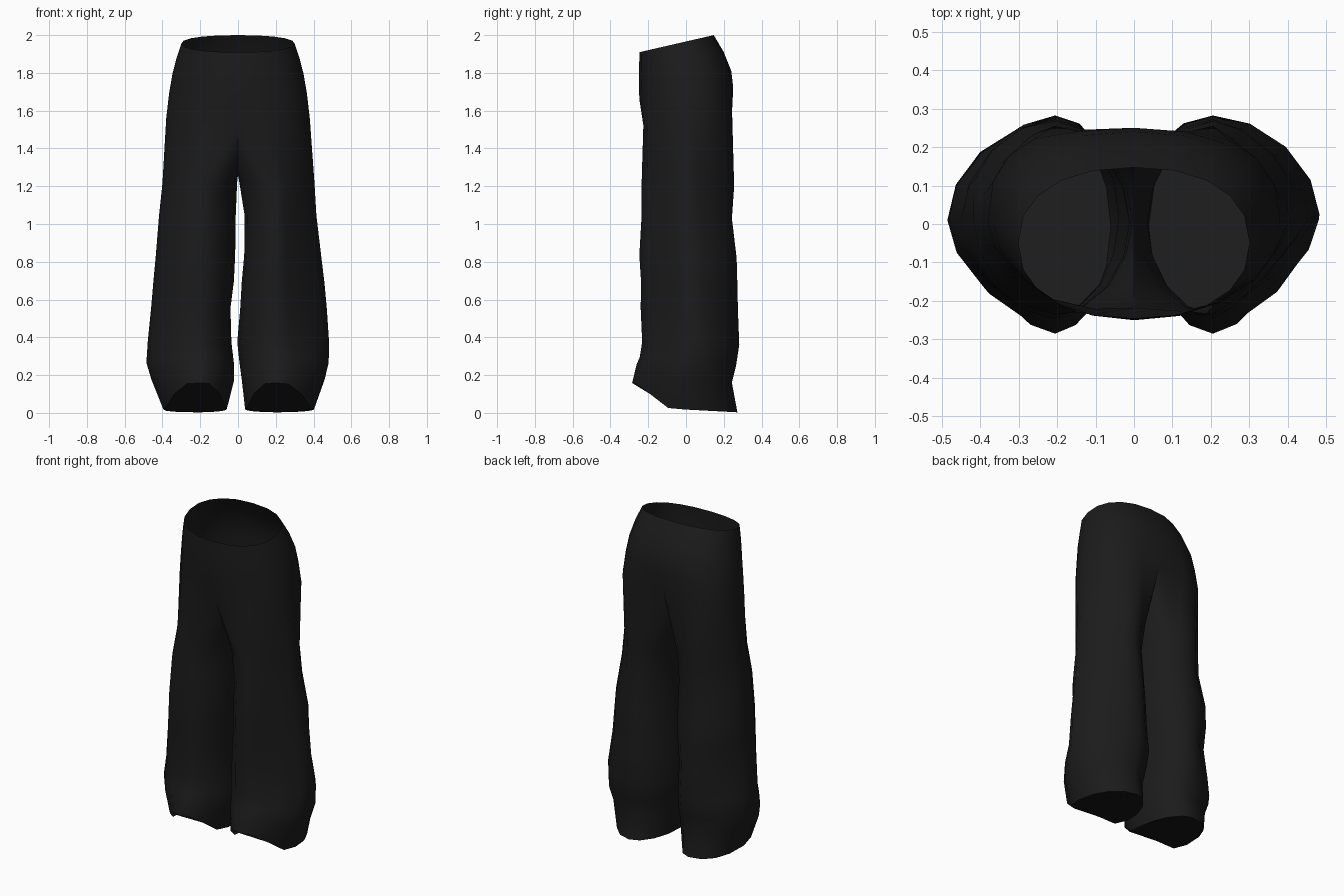
import bpy
import bmesh
from math import sin, cos, pi, radians

cube = bpy.data.objects.get("Cube")
if cube:
    bpy.data.objects.remove(cube, do_unlink=True)

HALF = 10      # steps from front centre round one side to back centre
BRIDGE = 5     # points along the crotch seam
LEG = HALF + BRIDGE + 1
CREASE = 0.205  # distance of each leg's front crease from the middle

# Hips: front z, back z, half width, front y, back y
hip_rows = [
    (1.91, 2.0, 0.3, -0.245, 0.147),
    (1.85, 1.91, 0.325, -0.248, 0.2),
    (1.78, 1.81, 0.347, -0.25, 0.24),
    (1.66, 1.72, 0.365, -0.247, 0.25),
    (1.52, 1.6, 0.38, -0.242, 0.252),
]
# Change of corner sharpness towards the lowest hip ring, by (left, back)
hip_corners = {(True, False): 0.08, (False, False): 0.24,
               (True, True): -0.06, (False, True): -0.14}

# Legs: z, front lift, front y, back y, right inner/outer x, left inner/outer x,
# then corner sharpness (1 oval, 2 diamond): right front/back, left front/back
leg_rows = [
    (1.2, 0, -0.235, 0.255, 0.005, 0.4, 0.008, 0.405, 1.4, 1.25, 1.55, 1.6),
    (1.03, 0, -0.235, 0.243, 0.012, 0.418, 0.035, 0.415, 1.15, 1.25, 1.65, 1.35),
    (0.82, 0, -0.247, 0.268, 0.015, 0.435, 0.033, 0.44, 1.12, 1, 1.6, 1.2),
    (0.68, 0, -0.238, 0.272, 0.022, 0.448, 0.02, 0.457, 1.1, 1.1, 1.7, 1.3),
    (0.54, 0, -0.24, 0.275, 0.04, 0.46, 0.012, 0.47, 1.15, 1.35, 1.65, 1.3),
    (0.36, 0, -0.232, 0.282, 0.035, 0.478, -0.004, 0.482, 1.15, 1.25, 1.5, 1.1),
    (0.25, 0.03, -0.245, 0.265, 0.022, 0.485, 0.008, 0.48, 1.15, 1.05, 1.25, 1),
    (0.16, 0.08, -0.262, 0.243, 0.02, 0.458, 0.02, 0.458, 1.12, 1, 1.2, 1),
    (0.003, 0.14, -0.285, 0.272, 0.06, 0.395, 0.038, 0.402, 1.12, 0.85, 1.2, 1),
]


def power(v, p):
    """Signed power, for rounded-box outlines."""
    return abs(v) ** p * (1 if v >= 0 else -1)


def oval(angle, x0, x1, xc, y0, y1, p):
    """Point on a rounded outline, widest in y at xc; angle 0 is at x1."""
    c, s = power(cos(angle), p), power(sin(angle), p)
    return xc + c * (x1 - xc if c > 0 else xc - x0), (y0 + y1 + s * (y1 - y0)) / 2


def loft(bm, a, b):
    """Quads between two closed rings."""
    n = len(a)
    for i in range(n):
        j = (i + 1) % n
        bm.faces.new((a[i], a[j], b[j], b[i]))


bm = bmesh.new()

# Hip section, open at the waist
rings = []
for k, (zf, zb, a, yf, yb) in enumerate(hip_rows):
    ring = []
    for i in range(2 * HALF):
        angle = -pi / 2 + pi * i / HALF
        corner = hip_corners[cos(angle) > 0, sin(angle) > 0]
        sharp = 0.88 + corner * k / (len(hip_rows) - 1)
        x, y = oval(angle, -a, a, 0, yf, yb, sharp)
        t = (y - yf) / (yb - yf)
        ring.append(bm.verts.new((x, y, zf + (zb - zf) * t)))
    rings.append(ring)
for upper, lower in zip(rings, rings[1:]):
    loft(bm, upper, lower)

# Shallow centre crease at the front and back of the lowest hip ring
base = rings[-1]
for v in base:
    v.co.y *= 0.9 + 0.65 * min(abs(v.co.x), 0.2)
front, back = base[0], base[HALF]

# Crotch seam, hanging between front and back centres
seam = []
for i in range(1, BRIDGE + 1):
    t = i / (BRIDGE + 1)
    p = back.co.lerp(front.co, t)
    seam.append(bm.verts.new((0, p.y, p.z - 0.3 * sin(pi * t) ** 0.7)))

# Legs, lofted down from half the hips plus the seam, with closed cuffs
for side in (-1, 1):
    outer = [base[(side * i) % (2 * HALF)] for i in range(HALF + 1)]
    prev = outer + seam
    for z, lift, yf, yb, rin, rout, lin, lout, rfs, rbs, lfs, lbs in leg_rows:
        x0, x1, front_sharp, back_sharp = (
            (lin, lout, lfs, lbs) if side > 0 else (rin, rout, rfs, rbs))
        ring = []
        for i in range(LEG):
            angle = 2 * pi * (i - HALF / 2) / LEG
            if cos(angle) < 0:
                sharp = 1.05
            else:
                sharp = back_sharp if angle > 0 else front_sharp
            x, y = oval(angle, x0, x1, CREASE, yf, yb, sharp)
            rise = lift * max(0, (y + 0.09) / (yf + 0.09))
            rise += 0.03 * (yb - y) / (yb - yf)
            ring.append(bm.verts.new((side * x, y, z + min(rise, lift + 0.015))))
        loft(bm, prev, ring)
        prev = ring
    bm.faces.new(prev)

bmesh.ops.recalc_face_normals(bm, faces=bm.faces)
mesh = bpy.data.meshes.new("trousers")
bm.to_mesh(mesh)
bm.free()
trousers = bpy.data.objects.new("trousers", mesh)
bpy.context.collection.objects.link(trousers)

# Black cloth
cloth = bpy.data.materials.new("black_cloth")
cloth.use_nodes = True
colour = (0.011, 0.011, 0.011, 1)
cloth.diffuse_color = colour
cloth.node_tree.nodes["Principled BSDF"].inputs["Base Color"].default_value = colour
mesh.materials.append(cloth)

bpy.ops.object.select_all(action='DESELECT')
trousers.select_set(True)
bpy.context.view_layer.objects.active = trousers
bpy.ops.object.shade_smooth_by_angle(angle=radians(50))
